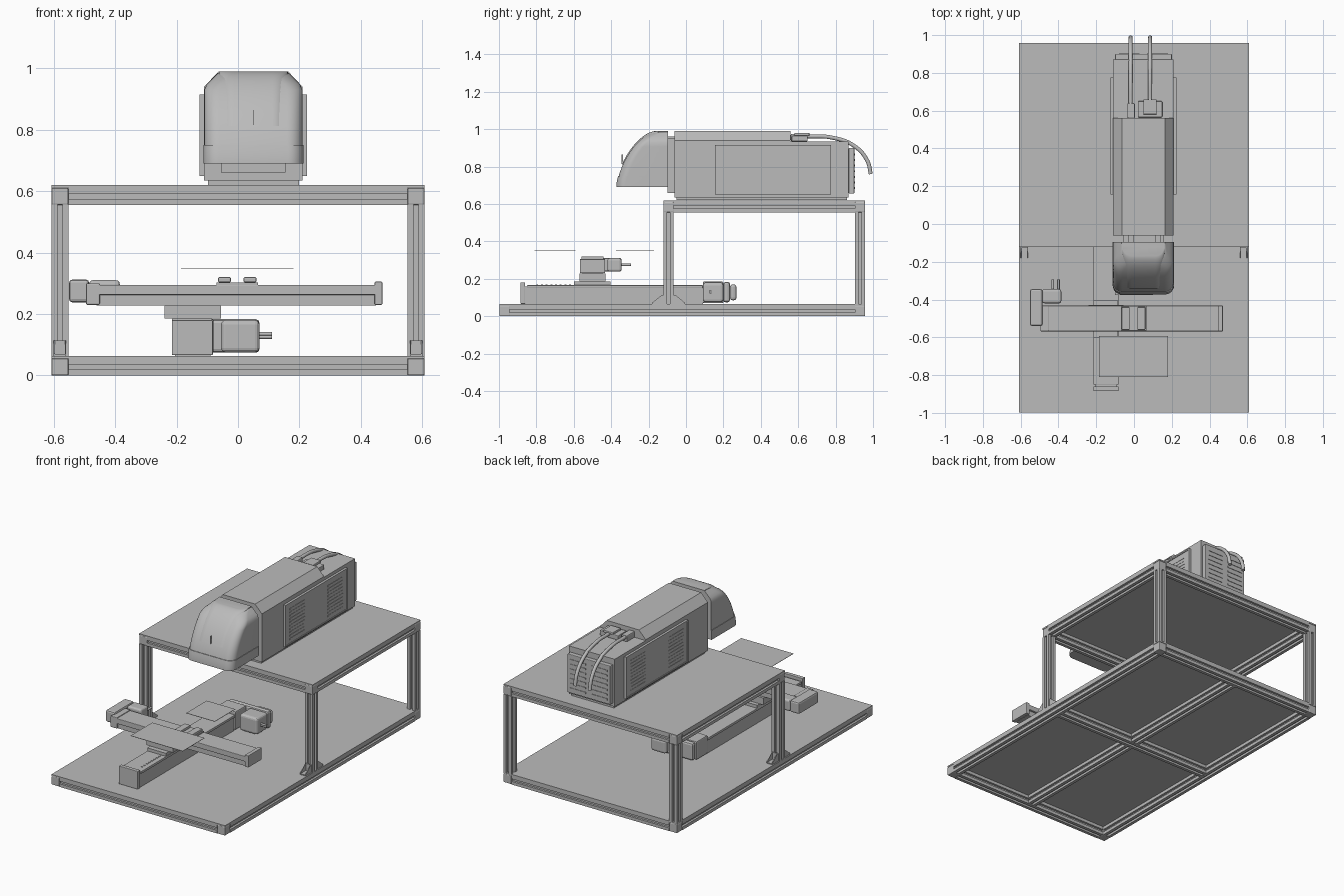
import bpy, bmesh, math
from mathutils import Vector

cube = bpy.data.objects.get("Cube")
if cube:
    bpy.data.objects.remove(cube, do_unlink=True)

grey = bpy.data.materials.new("machine grey")
grey.use_nodes = True
tone = (0.5, 0.5, 0.5, 1)
grey.diffuse_color = tone
grey.node_tree.nodes["Principled BSDF"].inputs["Base Color"].default_value = tone


def finish(name, bm, smooth=False, bevel=0, segments=2):
    bmesh.ops.recalc_face_normals(bm, faces=bm.faces)
    mesh = bpy.data.meshes.new(name)
    bm.to_mesh(mesh)
    bm.free()
    mesh.materials.append(grey)
    obj = bpy.data.objects.new(name, mesh)
    bpy.context.collection.objects.link(obj)
    if bevel:
        mod = obj.modifiers.new("rounded_edges", "BEVEL")
        mod.width, mod.segments = bevel, segments
    if smooth:
        bpy.ops.object.select_all(action="DESELECT")
        obj.select_set(True)
        bpy.context.view_layer.objects.active = obj
        bpy.ops.object.shade_smooth_by_angle(angle=math.radians(35))
    return obj


def box(name, x, y, z, bevel=0, segments=2):
    bm = bmesh.new()
    bmesh.ops.create_cube(bm, size=1)
    for v in bm.verts:
        v.co = [r[0] if c < 0 else r[1] for c, r in zip(v.co, (x, y, z))]
    return finish(name, bm, bevel=bevel, segments=segments)


def prism(name, points, start, end, u, v):
    """Extrude a 2D outline, given in directions u and v, from start to end."""
    bm = bmesh.new()
    u, v, start, end = map(Vector, (u, v, start, end))
    face = bm.faces.new([bm.verts.new(start + u * a + v * b) for a, b in points])
    out = bmesh.ops.extrude_face_region(bm, geom=[face])["geom"]
    bmesh.ops.translate(bm, vec=end - start,
                        verts=[g for g in out if isinstance(g, bmesh.types.BMVert)])
    return finish(name, bm)


def tube(name, points, radius):
    curve = bpy.data.curves.new(name, "CURVE")
    curve.dimensions = "3D"
    curve.bevel_depth, curve.bevel_resolution = radius, 3
    curve.use_fill_caps = True
    spline = curve.splines.new("BEZIER")
    spline.bezier_points.add(len(points) - 1)
    for p, co in zip(spline.bezier_points, points):
        p.co = co
        p.handle_left_type = p.handle_right_type = "AUTO"
    curve.materials.append(grey)
    obj = bpy.data.objects.new(name, curve)
    bpy.context.collection.objects.link(obj)


X, Y, Z = (1, 0, 0), (0, 1, 0), (0, 0, 1)
RAIL = 0.055
H = RAIL / 2


def rail(name, start, end):
    """Slotted aluminium profile between two points."""
    quarter = [(H, -H), (H, -.008), (.014, -.008), (.014, .008), (H, .008)]
    outline = []
    for _ in range(4):
        outline += quarter
        quarter = [(-b, a) for a, b in quarter]
    axis = max(range(3), key=lambda i: abs(end[i] - start[i]))
    u, v = ((Y, Z), (Z, X), (X, Y))[axis]
    prism(name, outline, start, end, u, v)


# Frames: perimeter rails, corner blocks and a panel on top
SIDE, BACK, FRONT, STEP = .58, .93, -.97, -.093


def frame(name, front, z):
    for s, side in ((-1, "right"), (1, "left")):
        rail(f"{name}_{side}_rail", (s * SIDE, front + H, z), (s * SIDE, BACK - H, z))
        for y, end in ((front, "front"), (BACK, "back")):
            box(f"{name}_{side}_{end}_corner", (s * SIDE - H, s * SIDE + H),
                (y - H, y + H), (z - H, z + H), .004)
    for y, end in ((front, "front"), (BACK, "back")):
        rail(f"{name}_{end}_rail", (H - SIDE, y, z), (SIDE - H, y, z))
    panel = box(f"{name}_panel", (-SIDE - H, SIDE + H), (front - H, BACK + H),
                (z + H, z + H + .009))


frame("base", FRONT, H)
frame("upper", STEP, .583)
rail("base_cross_rail", (H - SIDE, -.02, H), (SIDE - H, -.02, H))
rail("base_middle_rail_front", (0, FRONT + H, H), (0, -.02 - H, H))
rail("base_middle_rail_back", (0, H - .02, H), (0, BACK - H, H))

# Posts and their gussets
for s, side in ((-1, "right"), (1, "left")):
    for y, end in ((STEP, "front"), (BACK, "back")):
        rail(f"{side}_{end}_post", (s * SIDE, y, .064), (s * SIDE, y, .556))
    for d, end in ((-1, "front"), (1, "rear")):
        edge = STEP + d * H
        for k in (-.02, .016):
            prism(f"{side}_{end}_gusset_web", [(0, 0), (d * .06, 0), (d * .06, .008), (d * .008, .05), (0, .05)],
                  (s * SIDE + k, edge, .064), (s * SIDE + k + .004, edge, .064), Y, Z)
        box(f"{side}_{end}_gusset_foot", (s * SIDE - .02, s * SIDE + .02),
            sorted((edge, edge + d * .06)), (.064, .07))
        box(f"{side}_{end}_gusset_back", (s * SIDE - .02, s * SIDE + .02),
            sorted((edge, edge + d * .006)), (.064, .114))

# Machine housing with chamfered upper edges
MID = .05
low, high = .635, .99
half = [(.16, low), (.16, .94), (.113, high)]
shell = half + [(-a, b) for a, b in reversed(half)]
prism("housing", shell, (MID, -.062, 0), (MID, .56, 0), X, Z)
box("housing_rear", (-.11, .21), (.56, .87), (low, .935))
box("rear_plate", (-.1, .2), (.87, .9), (.655, .9), .004)
box("housing_foot", (-.098, .198), (-.05, .86), (.62, low))
box("neck", (-.055, .155), (-.1, -.06), (.66, .95))
for x in (-.03, .11):
    box("neck_latch", (x, x + .03), (-.1, -.06), (.95, .962))

# Side covers with a raised rim and vent slats
for s, side in ((-1, "right"), (1, "left")):
    def across(a, b):
        return sorted((MID + s * a, MID + s * b))
    box(f"{side}_cover", across(.16, .171), (.155, .775), (.65, .915))
    for y in (.155, .767):
        box(f"{side}_cover_upright", across(.171, .175), (y, y + .008), (.65, .915))
    for z in (.65, .907):
        box(f"{side}_cover_edge", across(.171, .175), (.155, .775), (z, z + .008))
    for bank in (.2, .58):
        for i in range(10):
            z = .68 + i * .021
            box(f"{side}_vent_slat", across(.171, .173), (bank, bank + .15), (z, z + .008))

# Rear vent slats
for x in (-.08, .07):
    for i in range(7):
        z = .68 + i * .03
        box("rear_vent_slat", (x, x + .11), (.9, .903), (z, z + .01))


def head_shell(name, first, last, width, grow, steps=14):
    """Stack rounded outlines that follow the curved nose."""
    bm = bmesh.new()
    loops = []
    for i in range(steps + 1):
        a = math.radians(first + (last - first) * i / steps)
        nose = -.165 - .205 * max(math.cos(a), 0) ** 1.25 - grow
        z = .69 + .295 * math.sin(a) ** 1.25 + grow * math.sin(a)
        w = min(width, .16 - max(z - .94, 0) + grow)
        r = .05
        ring = [(w, -.095), (-w, -.095)]
        for s in (-1, 1):
            for k in range(9):
                t = math.pi / 2 * (k if s < 0 else 8 - k) / 8
                ring.append((s * (w - r + r * math.cos(t)), nose + r - r * math.sin(t)))
        loops.append([bm.verts.new((MID + x, y, z)) for x, y in ring])
    for p, q in zip(loops, loops[1:]):
        for j in range(len(p)):
            k = (j + 1) % len(p)
            bm.faces.new((p[j], p[k], q[k], q[j]))
    bm.faces.new(loops[0])
    bm.faces.new(loops[-1])
    finish(name, bm, smooth=True)


# Curved head, lower lip and raised visor
head_shell("head", 0, 90, .16, 0)
head_shell("head_lip", 0, 16, .163, .003, 5)
head_shell("head_visor", 29, 90, .112, .004)
box("visor_seam", (.049, .051), (-.346, -.336), (.815, .865))

# Cables and connectors behind the housing
box("connector_block", (.02, .15), (.565, .65), (.935, .965), .004)
box("connector_cap", (.05, .12), (.58, .66), (.965, .98), .004)
box("connector_plug", (-.035, .005), (.56, .64), (.935, .975), .006)
for x, start in ((-.018, .62), (.085, .65)):
    tube("cable", [(x, start, .962), (x, .78, .955), (x, .9, .91), (x, .97, .83), (x, .988, .76)], .011)

# Lower slide along the depth
box("lower_slide_body", (-.205, -.09), (-.87, .09), (.064, .16))
box("lower_slide_cover", (-.215, -.082), (-.85, .09), (.15, .166), .003)
box("lower_slide_end", (-.215, -.082), (-.885, -.86), (.066, .18), .003)
box("lower_slide_gearbox", (-.215, -.08), (.09, .2), (.07, .185), .006)
box("lower_belt_cover", (-.21, .07), (.2, .235), (.074, .183), .012)
box("lower_motor", (-.055, .07), (.09, .2), (.075, .18), .015, 3)
box("lower_motor_cap", (-.045, .06), (.235, .27), (.085, .17), .015, 3)
for z in (.125, .135):
    tube("lower_motor_lead", [(.065, .13, z), (.09, .13, z), (.11, .13, z)], .006)
box("lower_carriage", (-.215, -.085), (-.6, -.405), (.166, .185))
box("slide_bracket", (-.24, -.055), (-.57, -.43), (.185, .228))

# Upper slide across the width
box("upper_slide_body", (-.46, .45), (-.555, -.445), (.228, .285))
box("upper_slide_cover", (-.46, .45), (-.568, -.432), (.262, .295), .003)
box("upper_slide_end", (.445, .47), (-.568, -.432), (.23, .305), .003)
box("upper_slide_gearbox", (-.495, -.45), (-.568, -.432), (.23, .3), .004)
box("upper_belt_cover", (-.55, -.485), (-.54, -.345), (.238, .312), .01)
box("upper_motor", (-.485, -.385), (-.42, -.345), (.238, .31), .012, 3)
for x in (-.43, -.4):
    tube("upper_motor_lead", [(x, -.35, .275), (x, -.32, .275), (x, -.295, .275)], .007)
box("upper_carriage", (-.07, .065), (-.565, -.435), (.295, .303))
for x in (-.065, .018):
    box("carriage_pad", (x, x + .042), (-.56, -.44), (.303, .32), .004)
for i in range(8):
    y = -.8 + i * .025
    box("slide_cover_screw", (-.12, -.11), (y, y + .01), (.166, .169))

# Thin sample sheets
box("front_sheet", (-.185, .18), (-.81, -.592), (.348, .35))
box("rear_sheet", (-.1, .1), (-.375, -.17), (.348, .35))
